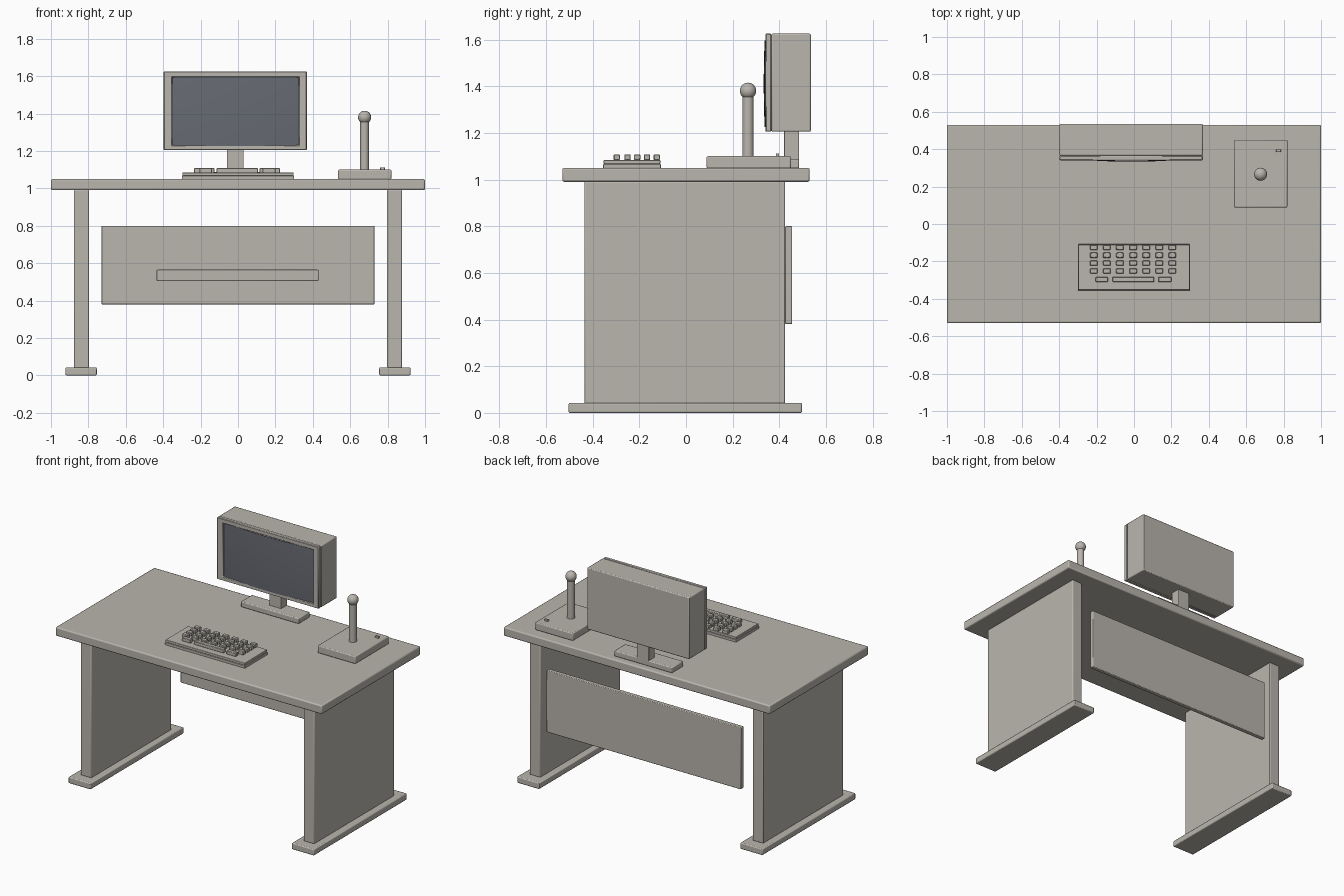
import bpy, bmesh, math

if "Cube" in bpy.data.objects:
    bpy.data.objects.remove(bpy.data.objects["Cube"])


def material(name, rgb):
    m = bpy.data.materials.new(name)
    m.diffuse_color = (*rgb, 1)
    m.use_nodes = True
    m.node_tree.nodes["Principled BSDF"].inputs["Base Color"].default_value = m.diffuse_color
    return m


TAUPE = material("warm_grey", (0.49, 0.465, 0.42))
GLASS = material("dark_screen", (0.135, 0.145, 0.17))


def finish(name, bm, mat=TAUPE, bevel=0.0, segments=2):
    bmesh.ops.recalc_face_normals(bm, faces=bm.faces)
    me = bpy.data.meshes.new(name)
    bm.to_mesh(me)
    bm.free()
    me.materials.append(mat)
    ob = bpy.data.objects.new(name, me)
    bpy.context.collection.objects.link(ob)
    if bevel:
        mod = ob.modifiers.new("rounded_edges", 'BEVEL')
        mod.width, mod.segments = bevel, segments
        mod.limit_method = 'ANGLE'
    bpy.ops.object.select_all(action='DESELECT')
    ob.select_set(True)
    bpy.context.view_layer.objects.active = ob
    bpy.ops.object.shade_smooth_by_angle(angle=math.radians(35))
    return ob


def add_box(bm, x, y, z):
    verts = bmesh.ops.create_cube(bm, size=1)["verts"]
    for v in verts:
        v.co = [lo + (c + 0.5) * (hi - lo) for c, (lo, hi) in zip(v.co, (x, y, z))]
    return verts


def box(name, x, y, z, bevel=0.006):
    bm = bmesh.new()
    add_box(bm, x, y, z)
    return finish(name, bm, bevel=bevel)


# Desk: top, two side panels on feet, back panel with rail
box("desk_top", (-1, 1), (-0.53, 0.53), (0.99, 1.05), 0.008)
for side, s in (("left", -1), ("right", 1)):
    box(side + "_leg_panel", sorted((s * 0.797, s * 0.877)), (-0.435, 0.425), (0.04, 0.992))
    box(side + "_foot", sorted((s * 0.755, s * 0.922)), (-0.503, 0.497), (0, 0.043))
box("modesty_panel", (-0.73, 0.73), (0.425, 0.455), (0.38, 0.80), 0.004)
box("panel_rail", (-0.435, 0.43), (0.388, 0.427), (0.505, 0.565), 0.004)

# Monitor: rear housing, recessed bezel, bulged screen, neck and base
box("monitor_housing", (-0.398, 0.368), (0.366, 0.535), (1.205, 1.625))

bm = bmesh.new()
add_box(bm, (-0.398, 0.368), (0.34, 0.366), (1.205, 1.625))
bm.faces.ensure_lookup_table()
bm.normal_update()
front = min(bm.faces, key=lambda f: f.calc_center_median().y)
bmesh.ops.inset_region(bm, faces=[front], thickness=0.045)
for v in front.verts:
    v.co.x = -0.352 if v.co.x < -0.015 else 0.325
    v.co.z = 1.23 if v.co.z < 1.4 else 1.595
recess = bmesh.ops.extrude_discrete_faces(bm, faces=[front])["faces"][0]
for v in recess.verts:
    v.co.y += 0.016
finish("monitor_bezel", bm, bevel=0.004, segments=1)

bm = bmesh.new()
bmesh.ops.create_grid(bm, x_segments=16, y_segments=10, size=1)
for v in bm.verts:
    u, w = v.co.x, v.co.y
    v.co = (-0.0135 + 0.3385 * u, 0.333 + 0.017 * u * u + 0.004 * w * w, 1.4125 + 0.1825 * w)
bmesh.ops.solidify(bm, geom=bm.faces[:], thickness=0.004)
finish("screen", bm, GLASS)

box("monitor_neck", (-0.06, 0.03), (0.42, 0.485), (1.07, 1.21), 0.003)
box("monitor_base", (-0.235, 0.2), (0.365, 0.485), (1.048, 1.087))

# Keyboard: two-layer body and a grid of keys
box("keyboard_tray", (-0.3, 0.3), (-0.355, -0.108), (1.048, 1.067), 0.003)
box("keyboard_body", (-0.298, 0.298), (-0.353, -0.11), (1.067, 1.084), 0.003)
bm = bmesh.new()
for cx in [-0.215 + 0.07 * i for i in range(7)]:
    for cy in (-0.125, -0.167, -0.209, -0.251):
        add_box(bm, (cx - 0.02, cx + 0.02), (cy - 0.0135, cy + 0.0135), (1.083, 1.108))
for x in ((-0.205, -0.14), (-0.115, 0.108), (0.13, 0.2)):
    add_box(bm, x, (-0.31, -0.283), (1.083, 1.108))
finish("keys", bm, bevel=0.003, segments=1)

# Joystick: base plate, button, shaft and ball grip
box("joystick_base", (0.535, 0.82), (0.088, 0.45), (1.048, 1.10))
box("joystick_button", (0.76, 0.785), (0.385, 0.399), (1.098, 1.112), 0.002)

bm = bmesh.new()
bmesh.ops.create_cone(bm, cap_ends=True, segments=24, radius1=0.024, radius2=0.024, depth=0.27)
bmesh.ops.translate(bm, verts=bm.verts, vec=(0.677, 0.266, 1.23))
finish("joystick_shaft", bm)

bm = bmesh.new()
bmesh.ops.create_uvsphere(bm, u_segments=24, v_segments=14, radius=0.035)
bmesh.ops.translate(bm, verts=bm.verts, vec=(0.677, 0.266, 1.38))
finish("joystick_ball", bm)
